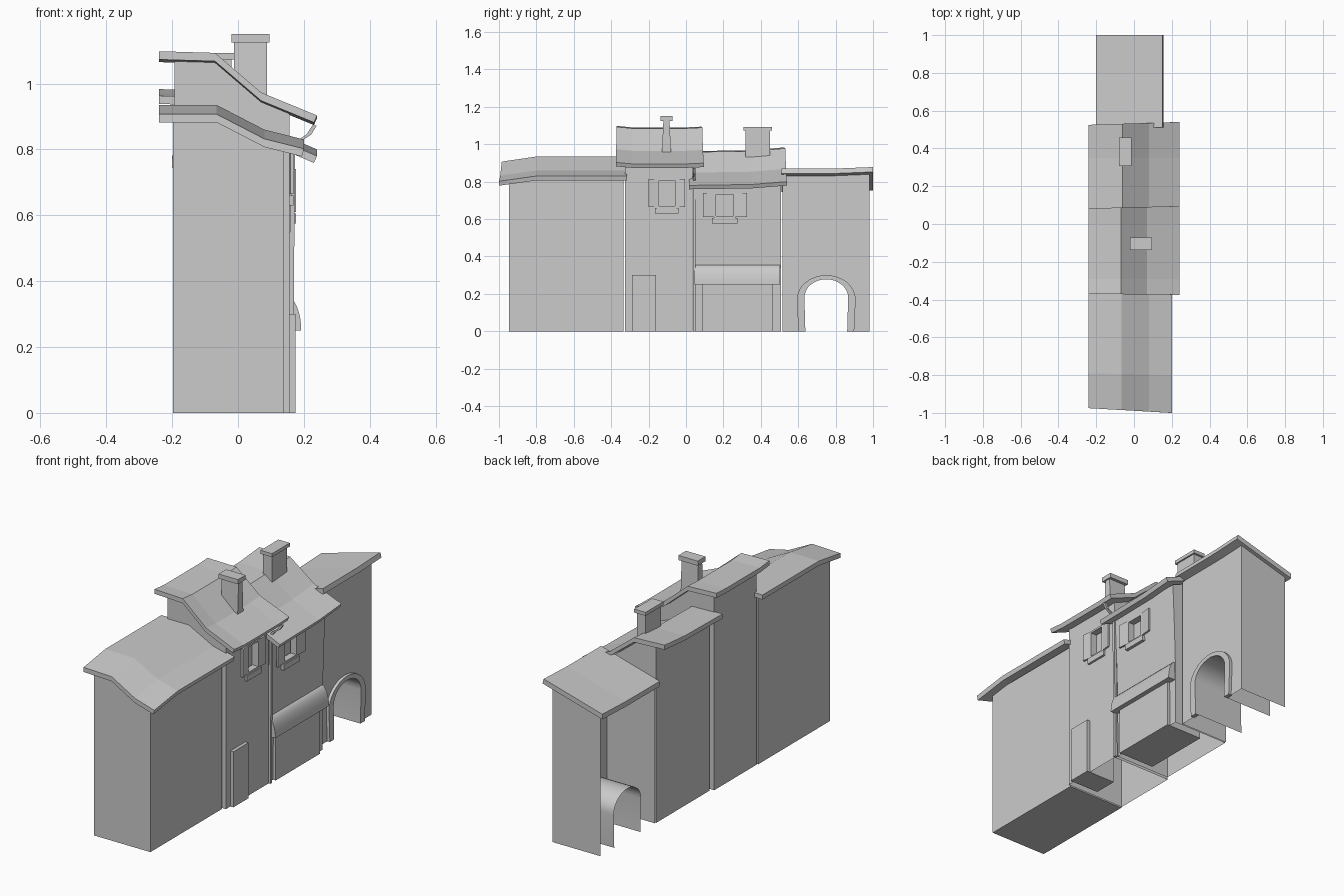
import bpy, bmesh, math
from mathutils import Vector

if "Cube" in bpy.data.objects:
    bpy.data.objects.remove(bpy.data.objects["Cube"])


def loft(name, loops):
    """Closed skin through equal-length loops, capped at both ends."""
    bm = bmesh.new()
    rings = [[bm.verts.new(p) for p in lp] for lp in loops]
    n = len(rings[0])
    for a, b in zip(rings, rings[1:]):
        for i in range(n):
            j = (i + 1) % n
            bm.faces.new((a[i], a[j], b[j], b[i]))
    bm.faces.new(rings[0])
    bm.faces.new(rings[-1])
    bmesh.ops.recalc_face_normals(bm, faces=bm.faces)
    me = bpy.data.meshes.new(name)
    bm.to_mesh(me)
    bm.free()
    ob = bpy.data.objects.new(name, me)
    bpy.context.collection.objects.link(ob)
    return ob


def extrude_y(name, prof, y0, y1):
    return loft(name, [[(x, y, z) for x, z in prof] for y in (y0, y1)])


def extrude_x(name, prof, x0, x1):
    return loft(name, [[(x, y, z) for y, z in prof] for x in (x0, x1)])


def box(name, x0, x1, y0, y1, z0, z1):
    return extrude_y(name, [(x0, z0), (x1, z0), (x1, z1), (x0, z1)], y0, y1)


def cut(ob, cutter):
    m = ob.modifiers.new("cut", 'BOOLEAN')
    m.object, m.operation, m.solver = cutter, 'DIFFERENCE', 'EXACT'
    bpy.context.view_layer.objects.active = ob
    bpy.ops.object.modifier_apply(modifier=m.name)
    bpy.data.objects.remove(cutter)


def open_sides(ob, dirs):
    """Remove outer faces pointing along the given directions."""
    bm = bmesh.new()
    bm.from_mesh(ob.data)
    bm.normal_update()
    gone = []
    for d in map(Vector, dirs):
        far = max(v.co.dot(d) for v in bm.verts)
        gone += [f for f in bm.faces if all(abs(v.co.dot(d) - far) < 1e-3 for v in f.verts)]
    bmesh.ops.delete(bm, geom=list(set(gone)), context='FACES')
    bm.to_mesh(ob.data)
    bm.free()


def roof(name, prof, stations, thick=0.025):
    """Slab lofted along y, eave squared to the slope; station = (y at back, y at front, dz)."""
    xa, xb = prof[0][0], prof[-1][0]
    slope = (prof[-1][1] - prof[-2][1]) / (xb - prof[-2][0])
    loops = []
    for ya, yb, dz in stations:
        top = [(x, ya + (yb - ya) * (x - xa) / (xb - xa), z + dz) for x, z in prof]
        low = [(x, y, z - thick) for x, y, z in top]
        ex = slope * thick * 0.9
        low[-1] = (xb + ex, low[-1][1], low[-1][2] + slope * ex)
        loops.append(top + low[::-1])
    return loft(name, loops)


def under(prof, x0, x1, drop=0.015):
    """Wall-top outline following a roof between x0 and x1."""
    def h(x):
        for (xa, za), (xb, zb) in zip(prof, prof[1:]):
            if xa <= x <= xb:
                return za + (zb - za) * (x - xa) / (xb - xa) - drop
    mid = [(x, z - drop) for x, z in prof if x0 < x < x1]
    return [(x1, h(x1))] + mid[::-1] + [(x0, h(x0))]


# roof outlines (x, z), back to street side
ROOF_A = [(-0.24, 0.935), (-0.065, 0.935), (0.08, 0.86), (0.20, 0.83)]
ROOF_B = [(-0.24, 1.09), (-0.07, 1.085), (0.07, 0.965), (0.24, 0.895)]
ROOF_C = [(-0.24, 0.965), (-0.06, 0.96), (0.08, 0.85), (0.24, 0.782)]
ROOF_D = [(-0.20, 0.775), (0.15, 0.872)]

# roofs
roof("low_house_roof", ROOF_A, [(-0.975, -1.0, -0.028), (-0.79, -0.80, 0), (-0.31, -0.315, 0)])
roof("tall_house_roof", ROOF_B, [(-0.37, -0.375, 0.008), (-0.29, -0.29, 0), (0, 0, 0), (0.083, 0.095, 0.004)])
roof("shop_roof", ROOF_C, [(0.03, 0.015, -0.002), (0.35, 0.35, 0.003), (0.525, 0.54, 0.018)])
roof("gate_roof", ROOF_D, [(0.51, 0.51, -0.003), (0.8, 0.8, -0.002), (1.0, 1.0, 0.006)], 0.028)

# house bodies
extrude_y("low_house_wall", [(-0.197, 0), (0.14, 0)] + under(ROOF_A, -0.197, 0.14, 0.03), -0.947, -0.335)
tall = extrude_y("tall_house_wall", [(-0.193, 0), (0.157, 0)] + under(ROOF_B, -0.193, 0.157), -0.327, 0.035)
shop = extrude_y("shop_wall", [(-0.177, 0), (0.15, 0), (0.152, 0.35), (0.158, 0.55)]
                 + under(ROOF_C, -0.177, 0.168), 0.052, 0.507)
gate = extrude_y("gate_wall", [(-0.175, 0), (0.112, 0)] + under(ROOF_D, -0.175, 0.112), 0.515, 0.98)


# archway through the gate building, and its raised surround
def arch(half, spring, top, foot):
    pts = [(0.75 + half * math.cos(a), spring + (top - spring) * math.sin(a))
           for a in [math.pi * i / 16 for i in range(17)]]
    return [(0.75 + half - 0.008, foot)] + pts + [(0.75 - half + 0.008, foot)]


cut(gate, extrude_x("arch_cutter", arch(0.117, 0.18, 0.278, -0.1), -0.3, 0.3))
open_sides(gate, [(0, 0, -1), (-1, 0, 0)])
surround = extrude_x("arch_surround", arch(0.157, 0.17, 0.30, 0), 0.105, 0.128)
cut(surround, extrude_x("arch_cutter", arch(0.117, 0.18, 0.278, -0.1), -0.3, 0.3))


# windows: recess, frame, sill and open shutters
def window(wall, tag, xf, y0, y1, z0, z1, shut, zs):
    cut(wall, box("window_cutter", xf - 0.035, xf + 0.1, y0, y1, z0, z1))
    t = 0.01
    for i, (a, b, c, d) in enumerate([(y0, y0 + t, z0, z1), (y1 - t, y1, z0, z1),
                                      (y0 + t, y1 - t, z1 - t, z1), (y0 + t, y1 - t, z0, z0 + t)]):
        box(f"{tag}_window_frame_{i}", xf - 0.03, xf + 0.006, a, b, c, d)
    box(f"{tag}_window_sill", xf - 0.01, xf + 0.012, y0 - 0.01, y1 + 0.01, z0 - 0.03, z0)
    for side, ya, yb in (("left", y0, y0 - shut), ("right", y1, y1 + shut)):
        loft(f"{tag}_{side}_shutter", [[(xf - 0.004, ya, z), (xf + 0.006, ya, z),
                                        (xf + 0.012, yb, z), (xf + 0.002, yb, z)] for z in (zs, z1)])


window(tall, "tall_house", 0.157, -0.155, -0.05, 0.66, 0.815, 0.045, 0.665)
window(shop, "shop", 0.164, 0.15, 0.265, 0.605, 0.74, 0.06, 0.61)
open_sides(tall, [(0, 0, -1)])
open_sides(shop, [(0, 0, -1)])

# door and shop front
box("door", 0.0, 0.175, -0.29, -0.16, 0, 0.30)
box("shop_front", -0.05, 0.166, 0.085, 0.462, 0, 0.30)

# rounded awning
curve = [(0.145 + 0.047 * math.sin(a), 0.25 + 0.105 * math.cos(a)) for a in
         [math.pi / 2 * i / 8 for i in range(9)]]
awning = extrude_y("shop_awning", curve + [(0.145, 0.25)], 0.045, 0.502)
bpy.ops.object.select_all(action='DESELECT')
for ob in (awning, gate, surround):
    ob.select_set(True)
bpy.context.view_layer.objects.active = awning
bpy.ops.object.shade_smooth_by_angle(angle=math.radians(30))

# drainpipe between the two middle houses
r = 0.007
pipe = [(0.232, 0.872), (0.215, 0.845), (0.185, 0.825), (0.166, 0.80), (0.160, 0.0)]
loft("drainpipe", [[(x - r, 0.044 - r, z), (x + r, 0.044 - r, z), (x + r, 0.044 + r, z),
                    (x - r, 0.044 + r, z)] for x, z in pipe])


# chimneys: slightly tapered stack with a cap
def chimney(tag, x0, x1, y0, y1, zb, zc, zt, lip, flare):
    loft(f"{tag}_chimney", [[(x0, y0 - f, z), (x1, y0 - f, z), (x1, y1 + f, z), (x0, y1 + f, z)]
                            for z, f in ((zb, flare), (zc, 0))])
    box(f"{tag}_chimney_cap", x0 - 0.008, x1 + 0.008, y0 - lip, y1 + lip, zc, zt)


chimney("tall_house", -0.012, 0.088, -0.121, -0.088, 0.95, 1.125, 1.15, 0.016, 0.008)
chimney("shop", -0.072, -0.02, 0.318, 0.448, 0.92, 1.073, 1.092, 0.011, 0.0)
